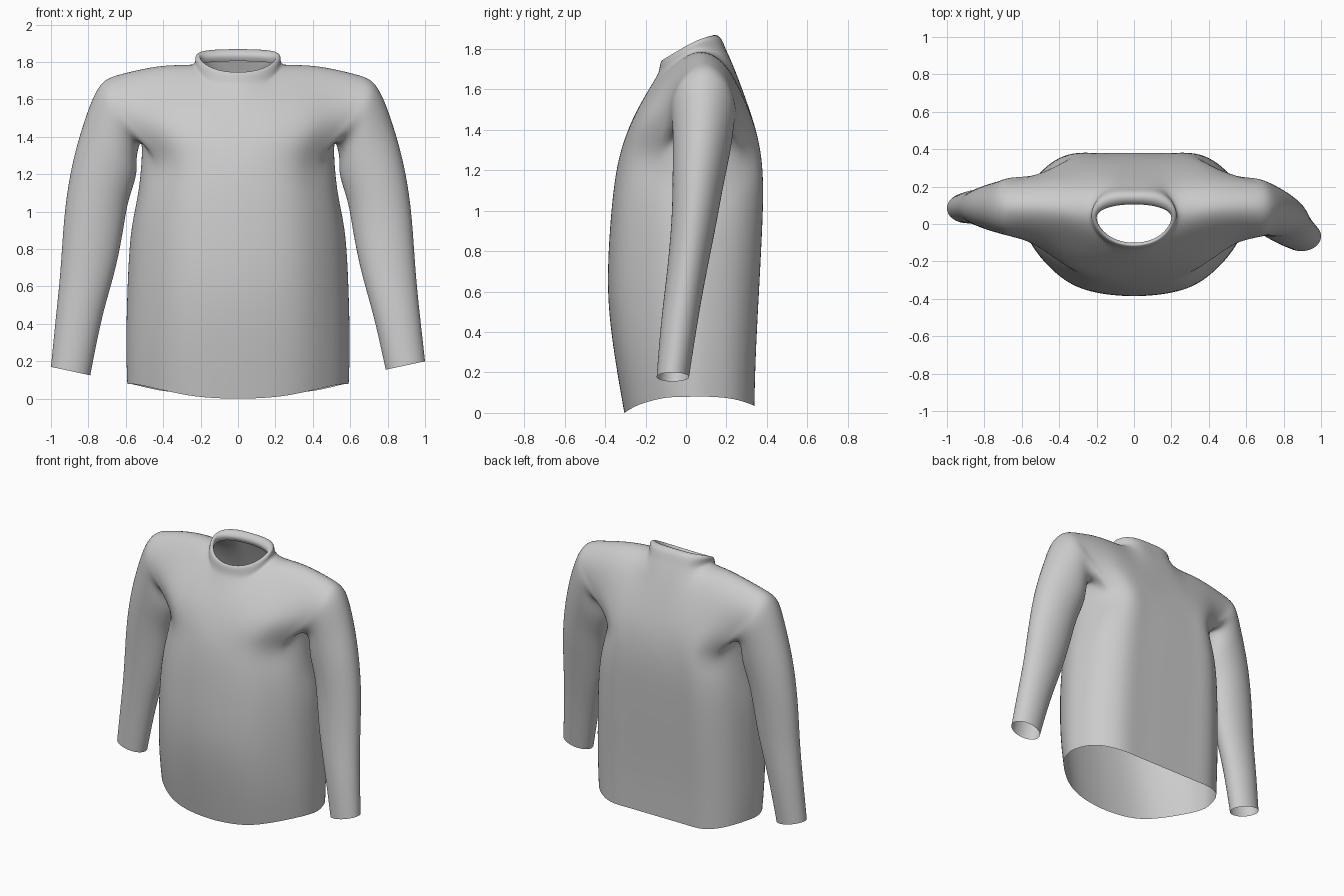
import bpy, bmesh, math
from mathutils import Vector

if "Cube" in bpy.data.objects:
    bpy.data.objects.remove(bpy.data.objects["Cube"])

# Horizontal half-section of the torso: (width fraction, depth fraction), front to back
SECTION = [(0, -1), (.2, -.985), (.42, -.93), (.65, -.78), (.87, -.48), (.97, -.22), (1, 0),
           (.97, .3), (.87, .68), (.66, .96), (.42, 1), (.2, 1), (0, 1)]
MID_Y = .05

# Torso rows below the armpit: height, half width, front depth, back depth
ROWS = [(.08, .592, .305, .337), (.3, .597, .355, .345), (.6, .59, .385, .36),
        (.9, .57, .376, .375), (1.12, .53, .355, .38), (1.3, .515, .32, .365)]

# Chest and upper back rows, centre line to armhole
FRONT = [[(0, -.25, 1.48), (.12, -.247, 1.48), (.25, -.232, 1.48), (.41, -.185, 1.48), (.55, -.1, 1.48)],
         [(0, -.165, 1.63), (.12, -.15, 1.635), (.24, -.1, 1.67), (.41, -.06, 1.67), (.61, -.04, 1.635)]]
BACK = [[(0, .32, 1.48), (.12, .32, 1.48), (.25, .318, 1.48), (.41, .3, 1.48), (.55, .255, 1.48)],
        [(0, .24, 1.7), (.13, .232, 1.7), (.25, .2, 1.715), (.41, .22, 1.68), (.61, .215, 1.64)]]
RIDGE = [(.245, .04, 1.783), (.42, .08, 1.778), (.62, .09, 1.738)]

# Collar loops, front centre to back centre; first is the neck seam, last is inside
COLLAR = [[(0, -.135, 1.69), (.15, -.095, 1.705), RIDGE[0], (.15, .18, 1.795), (0, .195, 1.80)],
          [(0, -.125, 1.73), (.155, -.08, 1.755), (.228, .05, 1.825), (.15, .155, 1.85), (0, .17, 1.853)],
          [(0, -.112, 1.746), (.145, -.07, 1.772), (.212, .045, 1.837), (.135, .12, 1.863), (0, .135, 1.868)],
          [(0, -.1, 1.732), (.135, -.062, 1.755), (.2, .035, 1.815), (.13, .09, 1.835), (0, .106, 1.84)],
          [(0, -.105, 1.7), (.138, -.066, 1.722), (.205, .035, 1.78), (.134, .1, 1.8), (0, .115, 1.805)]]

# Sleeve loops: inner x, z, outer x, z, half depth, y centre right, y centre left
SLEEVE = [(.54, 1.3, .74, 1.668, .16, .085, .09), (.545, 1.2, .822, 1.48, .145, .08, .09),
          (.585, 1.06, .883, 1.26, .128, .062, .09), (.615, .9, .925, 1.0, .112, .04, .09),
          (.66, .68, .948, .7, .098, .003, .09), (.725, .44, .972, .45, .09, -.033, .09),
          (.79, .155, 1.0, .2, .08, -.065, .085)]


def torso_row(i):
    z, w, f, b = ROWS[i]
    pts = []
    for k, (u, v) in enumerate(SECTION):
        depth = f + MID_Y if v < 0 else b - MID_Y
        dz = 0
        if i == 0:                                   # curved hem
            dz = -abs(v) ** 3 * (.08 if v < 0 else .045)
        if i == len(ROWS) - 1 and 5 <= k <= 7:       # raised armpit
            dz = .055
        pts.append((w * u, MID_Y + v * depth, z + dz))
    return pts


def sleeve_loop(row, side):
    xi, zi, xo, zo, h, yr, yl = row
    inner, outer = Vector((xi, 0, zi)), Vector((xo, 0, zo))
    mid, half = (inner + outer) / 2, (outer - inner) / 2
    drop = -.03 if side < 0 and zi < .3 else 0
    return [mid - half * math.cos(t) + Vector((0, (yr if side > 0 else yl) - h * math.sin(t), drop))
            for t in (k * math.tau / 10 for k in range(10))]


bm = bmesh.new()


def build_half(side):
    def make(pts):
        return [bm.verts.new((side * p[0], p[1], p[2])) for p in pts]

    def strip(a, b, closed=False):
        n = len(a)
        for k in range(n if closed else n - 1):
            j = (k + 1) % n
            bm.faces.new((a[k], a[j], b[j], b[k]))

    # torso
    rows = [make(torso_row(i)) for i in range(len(ROWS))]
    for a, b in zip(rows, rows[1:]):
        strip(a, b)
    top = rows[-1]
    # collar
    collar = [make(c) for c in COLLAR]
    for a, b in zip(collar, collar[1:]):
        strip(a, b)
    # chest, upper back and shoulders
    neck = collar[0]
    ridge = [neck[2]] + make(RIDGE[1:])
    front, back = [make(r) for r in FRONT], [make(r) for r in BACK]
    for start, panel, seam in ((top[:5], front, neck[:2] + ridge),
                               (top[:7:-1], back, neck[:2:-1] + ridge)):
        for a, b in zip([start] + panel, panel + [seam]):
            strip(a, b)
    # sleeve, grown from the armhole
    loop = [top[6], top[5], top[4], front[0][4], front[1][4], ridge[2],
            back[1][4], back[0][4], top[8], top[7]]
    for row in SLEEVE:
        nxt = make(sleeve_loop(row, side))
        strip(loop, nxt, True)
        loop = nxt


for side in (1, -1):
    build_half(side)
bmesh.ops.remove_doubles(bm, verts=bm.verts, dist=1e-4)
bmesh.ops.recalc_face_normals(bm, faces=bm.faces)
mesh = bpy.data.meshes.new("long_sleeve_shirt")
bm.to_mesh(mesh)
bm.free()
shirt = bpy.data.objects.new("long_sleeve_shirt", mesh)
bpy.context.collection.objects.link(shirt)
sub = shirt.modifiers.new("smooth_cloth", 'SUBSURF')
sub.levels = sub.render_levels = 3

# Push the cage outward so the smoothed surface passes near the measured points
target = [v.co.copy() for v in mesh.vertices]
for _ in range(4):
    bpy.context.view_layer.update()
    smooth = shirt.evaluated_get(bpy.context.evaluated_depsgraph_get()).data
    delta = [t - smooth.vertices[i].co for i, t in enumerate(target)]
    for v, d in zip(mesh.vertices, delta):
        v.co += d
    mesh.update()
    shirt.update_tag()

mesh.polygons.foreach_set("use_smooth", [True] * len(mesh.polygons))
mesh.update()
